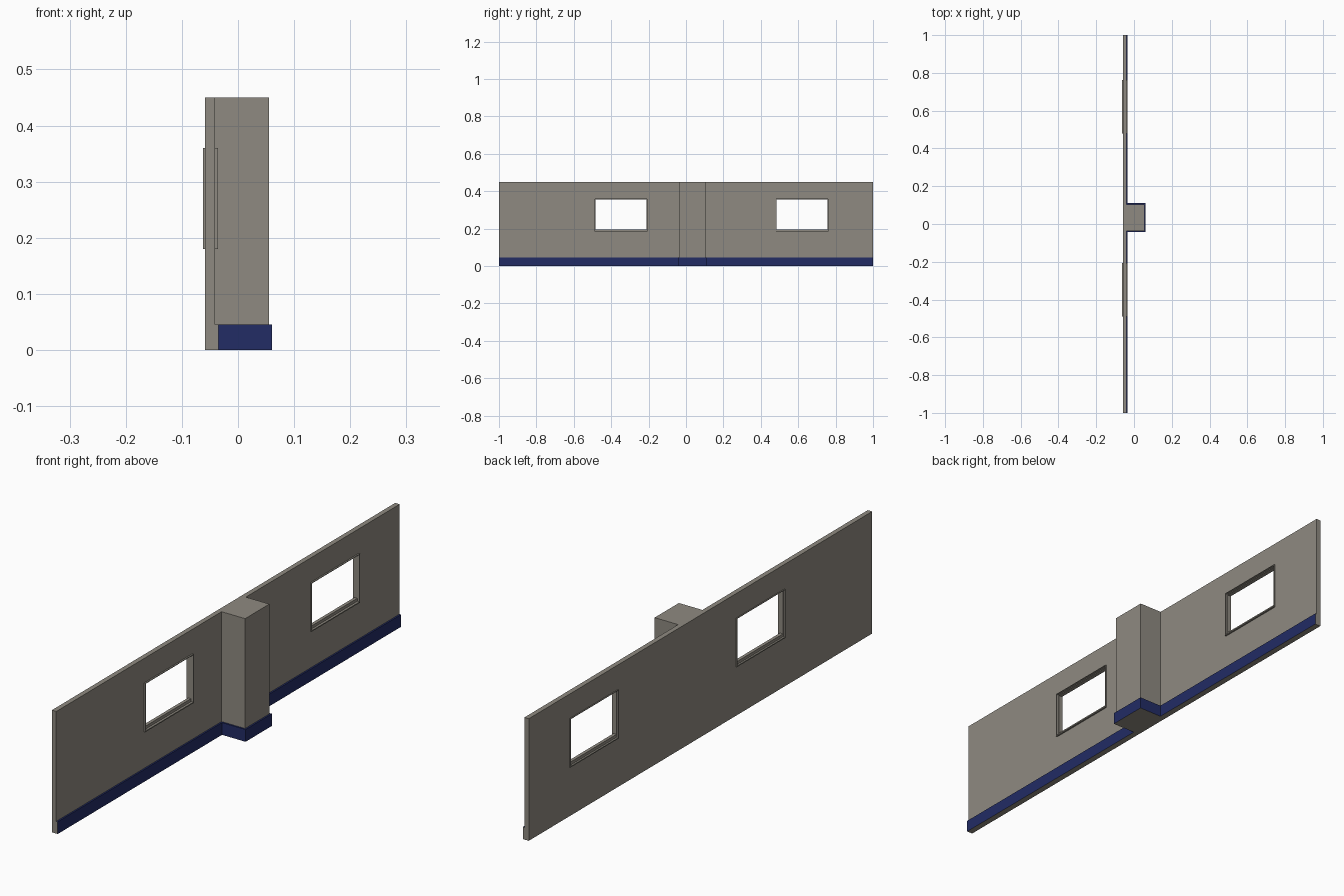
import bpy, bmesh

if "Cube" in bpy.data.objects:
    bpy.data.objects.remove(bpy.data.objects["Cube"])

def material(name, rgb):
    m = bpy.data.materials.new(name)
    m.diffuse_color = (*rgb, 1)
    m.use_nodes = True
    m.node_tree.nodes["Principled BSDF"].inputs["Base Color"].default_value = m.diffuse_color
    return m

GREY = material("warm grey", (0.275, 0.255, 0.22))
BLUE = material("navy blue", (0.016, 0.025, 0.13))

def finish(name, bm, mats):
    bmesh.ops.recalc_face_normals(bm, faces=bm.faces)
    me = bpy.data.meshes.new(name)
    bm.to_mesh(me)
    bm.free()
    for m in mats:
        me.materials.append(m)
    ob = bpy.data.objects.new(name, me)
    bpy.context.collection.objects.link(ob)
    return ob

def extrude_plan(name, plan, z0, z1, mats):
    bm = bmesh.new()
    f = bm.faces.new([bm.verts.new((x, y, z0)) for x, y in plan])
    g = bmesh.ops.extrude_face_region(bm, geom=[f])["geom"]
    bmesh.ops.translate(bm, vec=(0, 0, z1 - z0),
                        verts=[v for v in g if isinstance(v, bmesh.types.BMVert)])
    return finish(name, bm, mats)

def rect(y0, y1, z0, z1):
    return [(y0, z0), (y1, z0), (y1, z1), (y0, z1)]

def ring(name, outer, inner, x0, x1):
    """Rectangular frame between two y-z rectangles, from x0 to x1."""
    bm = bmesh.new()
    loops = [[bm.verts.new((x, y, z)) for y, z in r]
             for x, r in ((x0, outer), (x1, outer), (x1, inner), (x0, inner))]
    for a in range(4):
        la, lb = loops[a], loops[(a + 1) % 4]
        for i in range(4):
            j = (i + 1) % 4
            bm.faces.new((la[i], la[j], lb[j], lb[i]))
    return finish(name, bm, [GREY])

H, BACK, FACE = 0.45, -0.059, -0.041      # wall height, back and front planes
PX, PY0, PY1 = 0.055, -0.037, 0.104       # pillar front and sides
S, SH = 0.006, 0.045                      # skirting thickness and height

# Wall with its pillar, from one T-shaped plan
front = [(FACE, -1), (FACE, PY0), (PX, PY0), (PX, PY1), (FACE, PY1), (FACE, 1)]
wall = extrude_plan("wall_and_pillar", [(BACK, -1)] + front + [(BACK, 1)], 0, H, [GREY])

# Skirting strip following the front of the wall and pillar
offset = [(FACE + S, -1), (FACE + S, PY0 - S), (PX + S, PY0 - S),
          (PX + S, PY1 + S), (FACE + S, PY1 + S), (FACE + S, 1)]
skirt = extrude_plan("skirting", offset + front[::-1], 0, SH, [BLUE, GREY])
for p in skirt.data.polygons:             # raw ends and underside stay grey
    if p.normal.z < -0.5 or abs(p.center.y) > 0.99:
        p.material_index = 1

# Windows: opening, outer frame and inner sash
for side, yc in (("left", -0.348), ("right", 0.621)):
    outer = rect(yc - 0.141, yc + 0.141, 0.18, 0.36)
    mid = rect(yc - 0.1385, yc + 0.1385, 0.184, 0.3575)
    hole = rect(yc - 0.1365, yc + 0.1365, 0.195, 0.355)
    ring(f"window_frame_{side}", outer, mid, -0.0625, -0.0355)
    ring(f"window_sash_{side}", mid, hole, -0.056, -0.044)
    (y0, z0), (y1, z1) = mid[0], mid[2]
    cut = extrude_plan(f"window_cutter_{side}",
                       [(-0.1, y0), (0.0, y0), (0.0, y1), (-0.1, y1)], z0, z1, [GREY])
    cut.hide_render = True
    cut.hide_set(True)
    mod = wall.modifiers.new(f"opening_{side}", 'BOOLEAN')
    mod.operation = 'DIFFERENCE'
    mod.solver = 'EXACT'
    mod.object = cut
